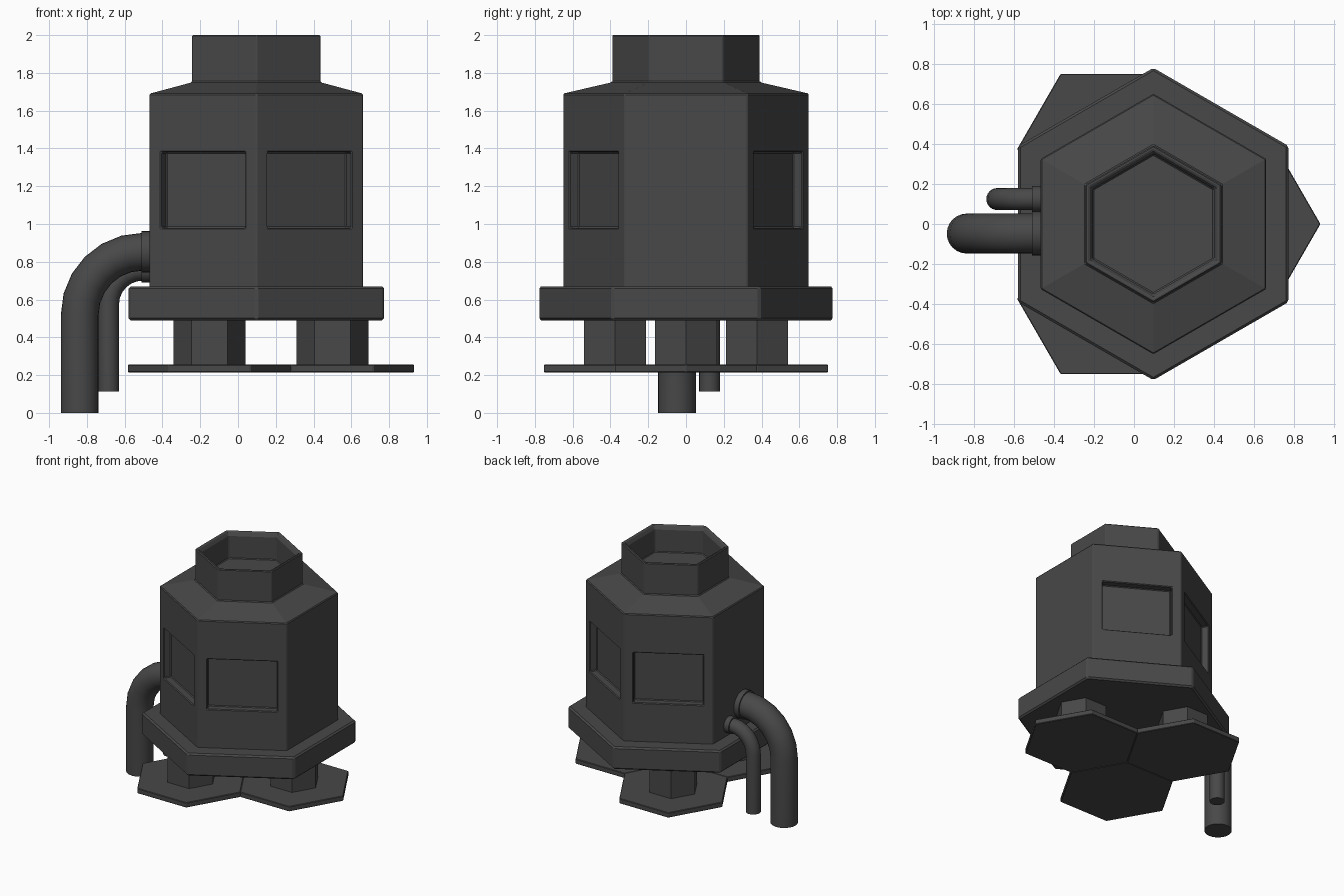
import bpy, bmesh
from math import sin, cos, pi, radians
from mathutils import Vector

cube = bpy.data.objects.get("Cube")
if cube:
    bpy.data.objects.remove(cube, do_unlink=True)

DARK = (0.065, 0.065, 0.065, 1)
mat = bpy.data.materials.new("dark_grey_metal")
mat.use_nodes = True
mat.diffuse_color = DARK
shader = mat.node_tree.nodes["Principled BSDF"]
shader.inputs["Base Color"].default_value = DARK
shader.inputs["Roughness"].default_value = 0.8


def loft(name, rings, edit=None, bevel=0, smooth=False):
    """Skin a list of point rings, close both ends and make an object."""
    bm = bmesh.new()
    loops = [[bm.verts.new(p) for p in ring] for ring in rings]
    n = len(loops[0])
    bands = [[bm.faces.new((a[i], a[(i + 1) % n], b[(i + 1) % n], b[i])) for i in range(n)]
             for a, b in zip(loops, loops[1:])]
    bm.faces.new(loops[0][::-1])
    bm.faces.new(loops[-1])
    bmesh.ops.recalc_face_normals(bm, faces=bm.faces)
    if edit:
        edit(bm, bands)
    mesh = bpy.data.meshes.new(name)
    bm.to_mesh(mesh)
    bm.free()
    mesh.materials.append(mat)
    obj = bpy.data.objects.new(name, mesh)
    bpy.context.collection.objects.link(obj)
    if bevel:
        mod = obj.modifiers.new("soft_edges", 'BEVEL')
        mod.width, mod.segments = bevel, 1
        mod.limit_method, mod.angle_limit = 'ANGLE', radians(40)
    if smooth:
        bpy.ops.object.select_all(action='DESELECT')
        obj.select_set(True)
        bpy.context.view_layer.objects.active = obj
        bpy.ops.object.shade_smooth_by_angle(angle=radians(40))
    return obj


def hexagons(profile, x, y=0, turn=0):
    """Six-sided rings from (radius, height) pairs."""
    return [[Vector((x + r * cos(turn + i * pi / 3), y + r * sin(turn + i * pi / 3), z))
             for i in range(6)] for r, z in profile]


def circle(centre, radial, r, sides=24):
    """Ring standing across a path that bends in the xz plane."""
    side = Vector((0, 1, 0))
    return [centre + r * (cos(t) * radial + sin(t) * side)
            for t in (2 * pi * i / sides for i in range(sides))]


def cut_windows(bm, bands):
    # sink a window into the four diagonal walls of the middle band
    walls = [f for f in bands[1] if abs(f.normal.y) > 0.5]
    bmesh.ops.inset_individual(bm, faces=walls, thickness=0.07, use_even_offset=True)
    for wall in walls:
        normal = wall.normal.copy()
        panel = bmesh.ops.extrude_discrete_faces(bm, faces=[wall])["faces"][0]
        bmesh.ops.translate(bm, verts=panel.verts, vec=-0.058 * normal)


# Tank with sloped shoulder, hollow neck and recessed windows
TANK_X = 0.097
body = [(0.652, 0.65), (0.652, 0.91), (0.652, 1.45), (0.652, 1.69), (0.393, 1.75),
        (0.393, 2.0), (0.37, 2.0), (0.35, 1.97), (0.35, 1.79)]
loft("tank_body", hexagons(body, TANK_X, turn=pi / 6), edit=cut_windows, bevel=0.006)

# Base slab
loft("base_slab", hexagons([(0.782, 0.49), (0.782, 0.67)], TANK_X, turn=pi / 6), bevel=0.012)

# Three legs, each on a flat hexagonal foot
for name, angle in (("left", 0), ("back", 2 * pi / 3), ("front", 4 * pi / 3)):
    x, y = 0.066 + 0.434 * cos(angle), 0.434 * sin(angle)
    loft(name + "_leg", hexagons([(0.19, 0.24), (0.19, 0.5)], x, y))
    loft(name + "_foot", hexagons([(0.434, 0.215), (0.434, 0.255)], x, y), bevel=0.004)


def pipe(name, y, r, bend, centre_z, bottom, collar_r):
    """Pipe dropping from the side wall through a quarter bend, with a collar."""
    wall, up = -0.46, Vector((0, 0, 1))
    centre = Vector((-0.505, y, centre_z))
    down = Vector((-1, 0, 0))
    rings = [circle(Vector((centre.x - bend, y, bottom)), down, r)]
    for i in range(7):
        a = i * pi / 12
        radial = Vector((-cos(a), 0, sin(a)))
        rings.append(circle(centre + bend * radial, radial, r))
    top = centre_z + bend
    rings.append(circle(Vector((wall, y, top)), up, r))
    loft(name, rings, smooth=True)
    ends = [circle(Vector((x, y, top)), up, collar_r) for x in (-0.51, wall)]
    loft(name + "_collar", ends, smooth=True)


pipe("large_pipe", -0.048, 0.1, 0.333, 0.52, 0, 0.11)
pipe("small_pipe", 0.125, 0.055, 0.18, 0.575, 0.112, 0.065)
